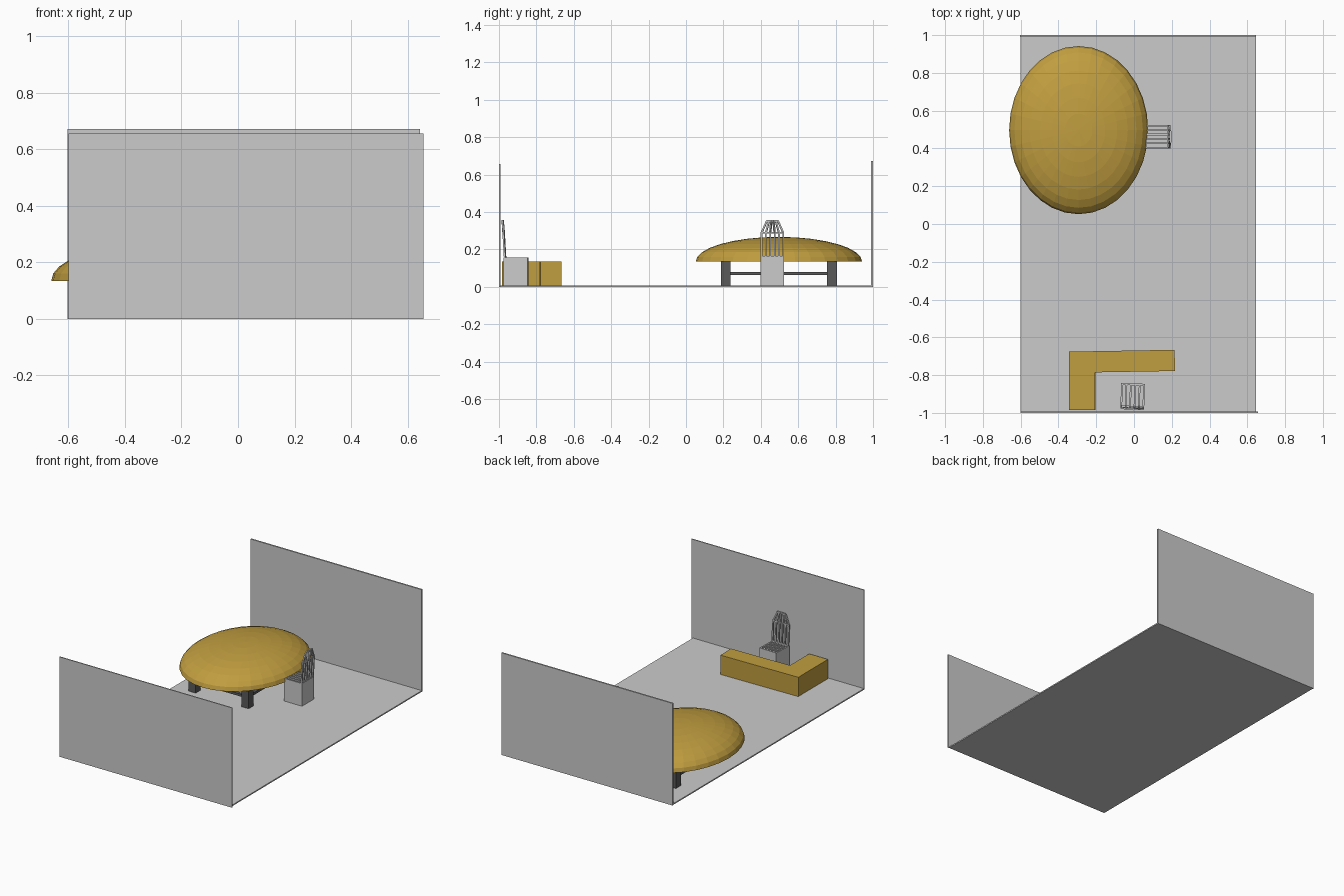
import bpy, bmesh
from math import radians
from mathutils import Vector, Matrix

cube = bpy.data.objects.get("Cube")
if cube:
    bpy.data.objects.remove(cube, do_unlink=True)


def material(name, rgb):
    m = bpy.data.materials.new(name)
    m.use_nodes = True
    m.diffuse_color = (*rgb, 1)
    m.node_tree.nodes["Principled BSDF"].inputs["Base Color"].default_value = (*rgb, 1)
    return m


GREY = material("light grey", (0.6, 0.6, 0.6))
DARK = material("dark grey", (0.1, 0.1, 0.1))
GOLD = material("golden wood", (0.53, 0.34, 0.05))


def finish(name, bm, mat, matrix=Matrix()):
    mesh = bpy.data.meshes.new(name)
    bmesh.ops.recalc_face_normals(bm, faces=bm.faces)
    bm.to_mesh(mesh)
    bm.free()
    mesh.materials.append(mat)
    obj = bpy.data.objects.new(name, mesh)
    obj.matrix_world = matrix
    bpy.context.collection.objects.link(obj)
    return obj


def add_box(bm, lo, hi):
    lo, hi = Vector(lo), Vector(hi)
    bmesh.ops.create_cube(bm, size=1, matrix=Matrix.Translation((lo + hi) / 2)
                          @ Matrix.Diagonal((*(hi - lo), 1)))


def add_bar(bm, a, b, width):
    a, b = Vector(a), Vector(b)
    turn = (b - a).to_track_quat('Z', 'Y').to_matrix().to_4x4()
    bmesh.ops.create_cube(bm, size=1, matrix=Matrix.Translation((a + b) / 2) @ turn
                          @ Matrix.Diagonal((width, width, (b - a).length, 1)))


def box(name, lo, hi, mat):
    bm = bmesh.new()
    add_box(bm, lo, hi)
    return finish(name, bm, mat)


# Room: floor and the two end walls
box("floor", (-0.6, -1, 0), (0.645, 1, 0.008), GREY)
box("front_wall", (-0.6, -1, 0), (0.657, -0.993, 0.657), GREY)
box("back_wall", (-0.603, 0.99, 0), (0.645, 1, 0.672), GREY)

# Table: faceted half-ellipsoid top
bm = bmesh.new()
bmesh.ops.create_uvsphere(bm, u_segments=32, v_segments=16, radius=1)
bmesh.ops.bisect_plane(bm, geom=bm.verts[:] + bm.edges[:] + bm.faces[:],
                       plane_co=(0, 0, 0), plane_no=(0, 0, 1), clear_inner=True)
bmesh.ops.holes_fill(bm, edges=[e for e in bm.edges if e.is_boundary])
bmesh.ops.transform(bm, verts=bm.verts, matrix=Matrix.Translation((-0.293, 0.497, 0.135))
                    @ Matrix.Diagonal((0.368, 0.445, 0.132, 1)))
finish("table_top", bm, GOLD)

# Table legs and low rails between them
LEG_X, LEG_Y = (-0.465, -0.08), (0.213, 0.78)
bm = bmesh.new()
for x in LEG_X:
    for y in LEG_Y:
        add_box(bm, (x - 0.026, y - 0.026, 0.008), (x + 0.026, y + 0.026, 0.15))
finish("table_legs", bm, DARK)
bm = bmesh.new()
for x in LEG_X:
    add_box(bm, (x - 0.01, LEG_Y[0], 0.064), (x + 0.01, LEG_Y[1], 0.08))
for y in LEG_Y:
    add_box(bm, (LEG_X[0], y - 0.01, 0.064), (LEG_X[1], y + 0.01, 0.08))
finish("table_rails", bm, DARK)

# L-shaped desk: counter and stacked side return
counter = box("desk_counter", (-0.28, -0.056, 0.008), (0.28, 0.056, 0.135), GOLD)
counter.matrix_world = Matrix.Translation((-0.064, -0.727, 0)) @ Matrix.Rotation(radians(1), 4, 'Z')
box("desk_return_lower", (-0.344, -0.985, 0.008), (-0.205, -0.69, 0.072), GOLD)
box("desk_return_upper", (-0.344, -0.985, 0.072), (-0.207, -0.69, 0.135), GOLD)


# Chair: box seat with slats, tapered slatted back leaning away from +y
def chair(name, matrix):
    half, bars, w = 0.063, 6, 0.009
    bm = bmesh.new()
    add_box(bm, (-half, -0.065, 0.008), (half, 0.065, 0.148))
    finish(name + "_seat", bm, GREY, matrix)

    slats, back = bmesh.new(), bmesh.new()
    for i in range(bars):
        t = 2 * i / (bars - 1) - 1
        x = t * (half - w / 2)
        add_box(slats, (x - w / 2, -0.065, 0.148), (x + w / 2, 0.065, 0.157))
        add_bar(back, (x, -0.058, 0.15), (x, -0.066, 0.29), w)
        add_bar(back, (x, -0.066, 0.288), (x * 0.5, -0.071, 0.353), w)
    for y in (-0.06, 0.06):
        add_box(slats, (-half, y - 0.005, 0.148), (half, y + 0.005, 0.157))
    add_bar(back, (-half, -0.058, 0.16), (half, -0.058, 0.16), w)
    add_bar(back, (-half, -0.066, 0.29), (half, -0.066, 0.29), w)
    add_bar(back, (-half * 0.5, -0.071, 0.352), (half * 0.5, -0.071, 0.352), w)
    finish(name + "_seat_slats", slats, GREY, matrix)
    finish(name + "_back", back, GREY, matrix)


chair("desk_chair", Matrix.Translation((-0.007, -0.909, 0)) @ Matrix.Rotation(radians(-2), 4, 'Z'))
chair("table_chair", Matrix.Translation((0.122, 0.462, 0)) @ Matrix.Rotation(radians(90), 4, 'Z'))
